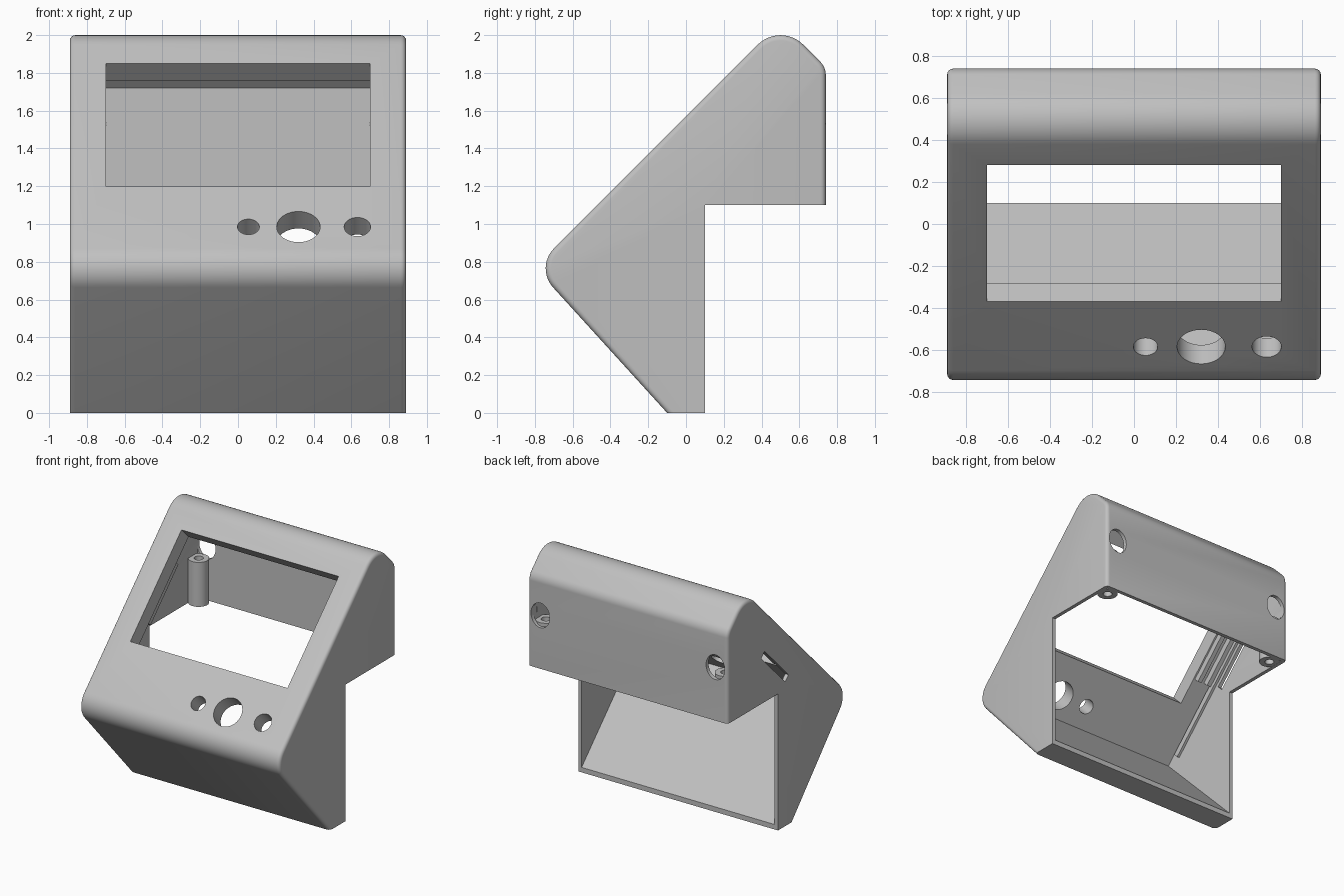
import bpy, bmesh, math
from mathutils import Vector, Matrix

cube = bpy.data.objects.get("Cube")
if cube:
    bpy.data.objects.remove(cube, do_unlink=True)

grey = bpy.data.materials.new("light_grey_plastic")
grey.use_nodes = True
grey.diffuse_color = (0.53, 0.53, 0.53, 1)
grey.node_tree.nodes["Principled BSDF"].inputs["Base Color"].default_value = (0.53, 0.53, 0.53, 1)

TILT = math.pi / 4          # slope of the display panel
HALF = 0.89                 # half of the case width
WALL = 0.03


def finish(bm, name):
    bmesh.ops.recalc_face_normals(bm, faces=bm.faces)
    mesh = bpy.data.meshes.new(name)
    bm.to_mesh(mesh)
    bm.free()
    mesh.materials.append(grey)
    obj = bpy.data.objects.new(name, mesh)
    bpy.context.collection.objects.link(obj)
    return obj


def rounded(corners):
    """Turn (y, z, radius) corners into an outline with arcs."""
    out = []
    for i, (y, z, r) in enumerate(corners):
        p = Vector((y, z))
        if not r:
            out.append(p)
            continue
        a = (Vector(corners[i - 1][:2]) - p).normalized()
        b = (Vector(corners[(i + 1) % len(corners)][:2]) - p).normalized()
        half = a.angle(b) / 2
        centre = p + (a + b).normalized() * r / math.sin(half)
        reach = r / math.tan(half)
        start, end = p + a * reach - centre, p + b * reach - centre
        steps = 12
        sweep = math.pi - 2 * half
        for k in range(steps + 1):
            t = k / steps
            v = (start * math.sin((1 - t) * sweep) + end * math.sin(t * sweep)) / math.sin(sweep)
            out.append(centre + v)
    return out


def prism(points, half):
    bm = bmesh.new()
    face = bm.faces.new([bm.verts.new((-half, p[0], p[1])) for p in points])
    ext = bmesh.ops.extrude_face_region(bm, geom=[face])["geom"]
    moved = [g for g in ext if isinstance(g, bmesh.types.BMVert)]
    bmesh.ops.translate(bm, verts=moved, vec=(2 * half, 0, 0))
    bmesh.ops.recalc_face_normals(bm, faces=bm.faces)
    return bm


def block(name, centre, size, tilt=0):
    bm = bmesh.new()
    m = Matrix.Translation(centre) @ Matrix.Rotation(tilt, 4, "X") @ Matrix.Diagonal((*size, 1))
    bmesh.ops.create_cube(bm, size=1, matrix=m)
    return finish(bm, name)


def rod(name, centre, radius, depth, tilt=0, stretch=1):
    bm = bmesh.new()
    m = Matrix.Translation(centre) @ Matrix.Rotation(tilt, 4, "X") @ Matrix.Diagonal((1, stretch, 1, 1))
    bmesh.ops.create_cone(bm, cap_ends=True, segments=40, radius1=radius, radius2=radius,
                          depth=depth, matrix=m)
    return finish(bm, name)


def cut(target, cutter):
    cutter.hide_render = True
    bpy.context.view_layer.objects.active = target
    mod = target.modifiers.new("cut", "BOOLEAN")
    mod.operation = "DIFFERENCE"
    mod.solver = "EXACT"
    mod.object = cutter
    bpy.ops.object.modifier_apply(modifier=mod.name)
    bpy.data.objects.remove(cutter, do_unlink=True)


def smooth(obj):
    bpy.ops.object.select_all(action="DESELECT")
    obj.select_set(True)
    bpy.context.view_layer.objects.active = obj
    bpy.ops.object.shade_smooth_by_angle(angle=math.radians(30))


# Outer shell with softened side edges
outline = rounded([(-0.1, 0, 0), (0.1, 0, 0), (0.1, 1.1, 0), (0.74, 1.1, 0),
                   (0.74, 1.83, 0.1), (0.5, 2.07, 0.17), (-0.8, 0.77, 0.15)])
bm = prism(outline, HALF)
soft = []
for e in bm.edges:
    a, b = (v.co for v in e.verts)
    mid = (a + b) / 2
    opening = mid.z < 0.001 or (mid.y > 0.09 and mid.z < 1.101)
    if abs(a.x - b.x) < 0.001 and not opening:
        soft.append(e)
bmesh.ops.bevel(bm, geom=soft, offset=0.028, offset_type="OFFSET", segments=4,
                profile=0.5, affect="EDGES", clamp_overlap=True)
case = finish(bm, "case_shell")

# Hollow inside, open at the rear and underneath
hollow = [(-0.62, 0.77), (0.1, 0.04), (0.2, 0.04), (0.2, 1.0), (0.71, 1.0),
          (0.71, 1.72), (0.52, 1.91)]
cut(case, finish(prism(hollow, HALF - WALL), "hollow_cutter"))

# Display window and control holes through the sloping panel
cut(case, block("window_cutter", (0, -0.045, 1.525), (1.4, 0.92, 0.4), TILT))
for x, r in ((0.055, 0.058), (0.32, 0.115), (0.632, 0.07)):
    cut(case, rod("control_cutter", (x, -0.585, 0.985), r, 0.36, TILT))

# Card slot in the right wall
cut(case, block("slot_cutter", (-HALF, 0.14, 1.335), (0.2, 0.43, 0.06), TILT))

# Mounting holes in the rear wall
for side in (-1, 1):
    cut(case, rod("mount_cutter", (side * 0.78, 0.74, 1.53), 0.083, 0.14, math.pi / 2, 1.2))
smooth(case)

# Screw pillars in the rear corners
for side, label in ((1, "left"), (-1, "right")):
    pillar = rod(label + "_screw_pillar", (side * 0.8, 0.642, 1.28), 0.077, 0.358)
    cut(pillar, rod("screw_cutter", (side * 0.8, 0.642, 1.28), 0.034, 0.5))
    smooth(pillar)

# Guide rails behind the panel, beside the window
for i, x in enumerate((-0.73, -0.82)):
    block(f"guide_rail_{i + 1}", (x, 0.06, 1.42), (0.035, 0.5, 0.06), TILT)
block("wall_ridge", (-0.855, -0.05, 1.265), (0.03, 1.3, 0.05), TILT)
